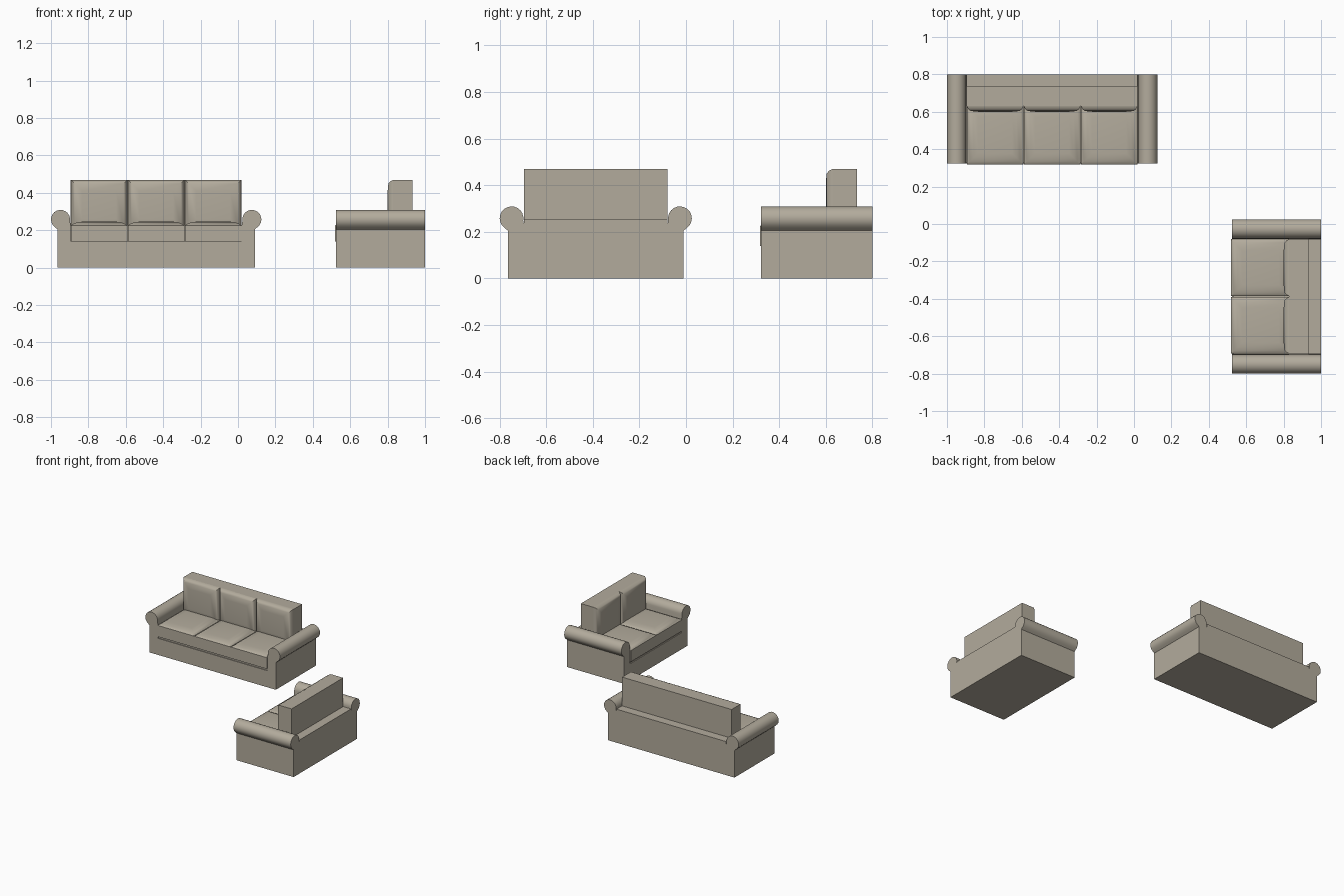
import bpy, bmesh, math
from mathutils import Matrix, Vector

if "Cube" in bpy.data.objects:
    bpy.data.objects.remove(bpy.data.objects["Cube"])

fabric = bpy.data.materials.new("taupe fabric")
fabric.diffuse_color = (0.45, 0.41, 0.335, 1)
fabric.use_nodes = True
fabric.node_tree.nodes["Principled BSDF"].inputs["Base Color"].default_value = fabric.diffuse_color

ARM = 0.105      # arm width
DEPTH = 0.477    # frame depth, back plane at local y = 0


def add_object(name, bm, matrix):
    bmesh.ops.recalc_face_normals(bm, faces=bm.faces[:])
    me = bpy.data.meshes.new(name)
    bm.to_mesh(me)
    bm.free()
    me.materials.append(fabric)
    ob = bpy.data.objects.new(name, me)
    bpy.context.collection.objects.link(ob)
    ob.matrix_world = matrix
    return ob


def smooth(ob, angle):
    bpy.ops.object.select_all(action='DESELECT')
    ob.select_set(True)
    bpy.context.view_layer.objects.active = ob
    bpy.ops.object.shade_smooth_by_angle(angle=math.radians(angle))


def box(name, lo, hi, matrix):
    bm = bmesh.new()
    bmesh.ops.create_cube(bm, size=1)
    lo, hi = Vector(lo), Vector(hi)
    for v in bm.verts:
        v.co = (lo + hi) / 2 + v.co * (hi - lo)
    return add_object(name, bm, matrix)


def pillow(name, w, h, thick, rings, matrix):
    """Box (w by h, thick along z) with a crowned top made of inset rings."""
    bm = bmesh.new()
    loops = []
    for inset, z in [(0, 0)] + [(i, thick + r) for i, r in rings]:
        a, b = w / 2 - inset, h / 2 - inset
        loops.append([bm.verts.new((x, y, z)) for x, y in
                      ((-a, -b), (a, -b), (a, b), (-a, b))])
    for p, q in zip(loops, loops[1:]):
        for i in range(4):
            j = (i + 1) % 4
            bm.faces.new((p[i], p[j], q[j], q[i]))
    bm.faces.new(loops[0][::-1])
    bm.faces.new(loops[-1])
    ob = add_object(name, bm, matrix)
    smooth(ob, 42)


def couch(name, width, seats, matrix):
    half, inner = width / 2, width / 2 - ARM

    # frame: rolled-arm outline extruded front to back
    right = [(half - 0.035, 0), (half - 0.035, 0.205)]
    for k in range(15):
        a = math.radians(-55 + k * 245 / 14)
        right.append((half - 0.051 + 0.051 * math.cos(a), 0.258 + 0.051 * math.sin(a)))
    right += [(inner, 0.228)]
    left = [(-x, z) for x, z in reversed(right)]
    bm = bmesh.new()
    face = bm.faces.new([bm.verts.new((x, -DEPTH, z)) for x, z in right + left])
    ext = bmesh.ops.extrude_face_region(bm, geom=[face])
    bmesh.ops.translate(bm, vec=(0, DEPTH, 0),
                        verts=[g for g in ext["geom"] if isinstance(g, bmesh.types.BMVert)])
    frame = add_object(name + "_frame", bm, matrix)

    # seat well cut down to the deck between the arms
    cutter = box(name + "_well_cutter", (-inner, -DEPTH - 0.1, 0.125), (inner, -0.16, 0.6), matrix)
    cutter.hide_render = True
    cutter.hide_set(True)
    mod = frame.modifiers.new("seat_well", 'BOOLEAN')
    mod.operation, mod.solver, mod.object = 'DIFFERENCE', 'EXACT', cutter
    bpy.context.view_layer.objects.active = frame
    frame.select_set(True)
    bpy.ops.object.modifier_apply(modifier=mod.name)
    bpy.data.objects.remove(cutter)
    smooth(frame, 30)

    # rear ledge and upright back
    box(name + "_rear_ledge", (-inner, -0.16, 0.22), (inner, 0, 0.253), matrix)
    box(name + "_back", (-inner, -0.17, 0.13), (inner, -0.066, 0.47), matrix)
    # recessed deck under the cushions
    box(name + "_deck", (-inner, -DEPTH + 0.006, 0.12), (inner, -0.165, 0.142), matrix)

    # seat and back cushions
    step = 2 * inner / seats
    for i in range(seats):
        x = -inner + step * (i + 0.5)
        pillow(f"{name}_seat_cushion_{i + 1}", step - 0.003, 0.317, 0.085,
               [(0, 0), (0.016, 0.011), (0.035, 0.018), (0.06, 0.021)],
               matrix @ Matrix.Translation((x, -0.3235, 0.14)))
        pillow(f"{name}_back_cushion_{i + 1}", step - 0.003, 0.27, 0.01,
               [(0, 0), (0.008, 0.016), (0.02, 0.026), (0.06, 0.03)],
               matrix @ Matrix.Translation((x, -0.16, 0.335)) @ Matrix.Rotation(math.pi / 2, 4, 'X'))


# three-seat sofa facing the front, two-seat one facing left
couch("sofa", 1.125, 3, Matrix.Translation((-0.4375, 0.80, 0)))
couch("loveseat", 0.825, 2,
      Matrix.Translation((1.0, -0.3875, 0)) @ Matrix.Rotation(-math.pi / 2, 4, 'Z'))
